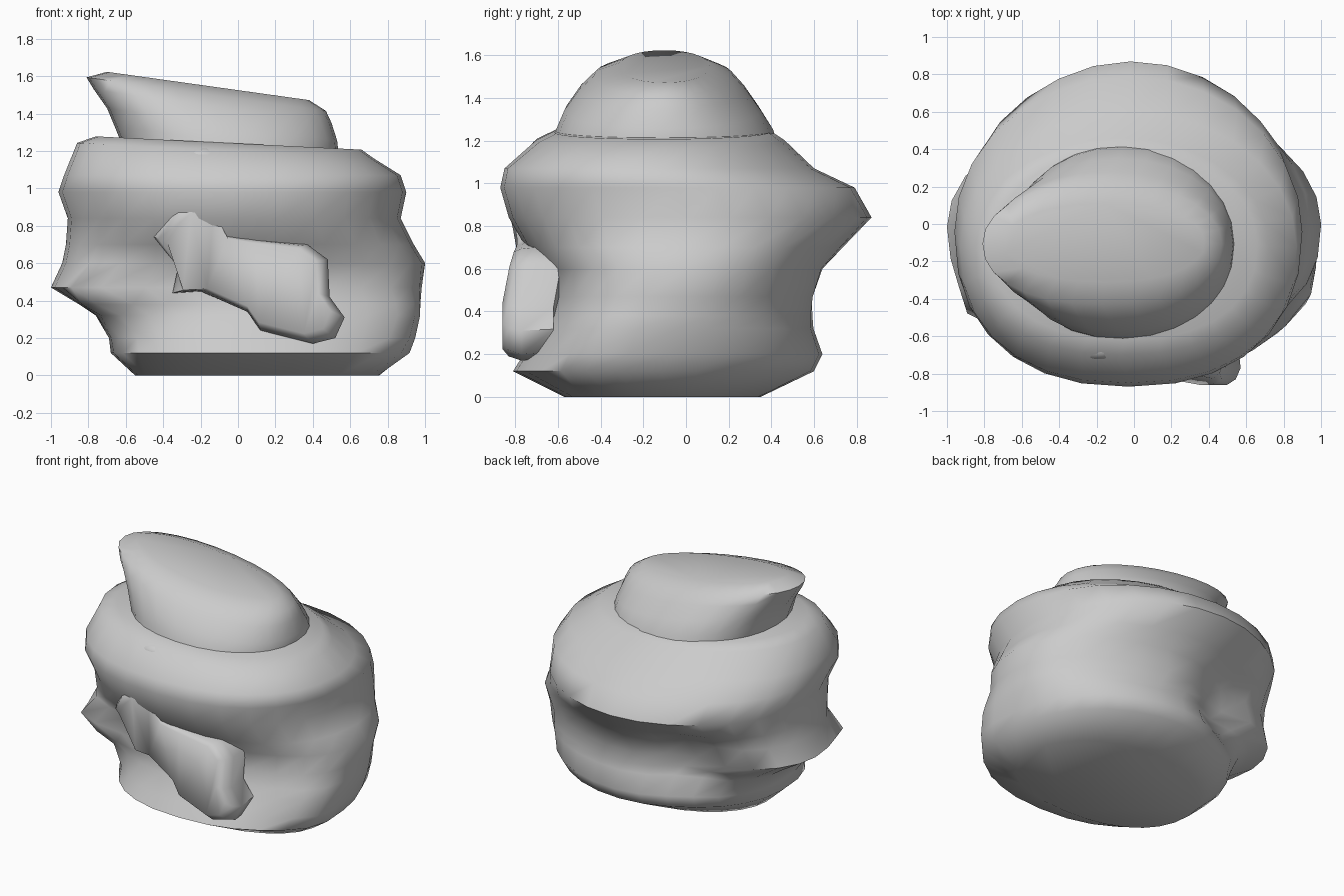
import bpy, bmesh, math
from mathutils import Vector

if "Cube" in bpy.data.objects:
    bpy.data.objects.remove(bpy.data.objects["Cube"])


def finish(name, bm, angle):
    bmesh.ops.recalc_face_normals(bm, faces=bm.faces)
    me = bpy.data.meshes.new(name)
    bm.to_mesh(me)
    bm.free()
    ob = bpy.data.objects.new(name, me)
    bpy.context.collection.objects.link(ob)
    bpy.ops.object.select_all(action='DESELECT')
    ob.select_set(True)
    bpy.context.view_layer.objects.active = ob
    bpy.ops.object.shade_smooth_by_angle(angle=math.radians(angle))
    return ob


def spow(v, p):
    return math.copysign(abs(v) ** p, v)


def loft(name, rings, power, tilt, pushes=(), n=28, angle=60):
    """Stack rounded cross-sections (z, x0, x1, y0, y1), then push local areas."""
    bm = bmesh.new()
    loops = []
    for z, x0, x1, y0, y1 in rings:
        cx, cy = (x0 + x1) / 2, (y0 + y1) / 2
        loop = []
        for i in range(n):
            a = 2 * math.pi * i / n
            c, s = math.cos(a), math.sin(a)
            p = 2 / (power[0] if s < 0 else power[1])
            x = cx + (x1 - x0) / 2 * spow(c, p)
            y = cy + (y1 - y0) / 2 * spow(s, p)
            co = Vector((x, y, z + tilt(z) * x))
            move = Vector()
            for centre, offset, radius in pushes:
                d = (co - Vector(centre)).length / radius
                move += Vector(offset) * math.exp(-d * d)
            loop.append(bm.verts.new(co + move))
        loops.append(loop)
    for lo, hi in zip(loops, loops[1:]):
        for i in range(n):
            j = (i + 1) % n
            bm.faces.new((lo[i], lo[j], hi[j], hi[i]))
    bm.faces.new(loops[0])
    bm.faces.new(loops[-1])
    return finish(name, bm, angle)


# Main boulder: waist, overhanging brow and back ridge
body_rings = [
    (0.00, -0.55, 0.75, -0.57, 0.35),
    (0.12, -0.68, 0.89, -0.81, 0.60),
    (0.20, -0.69, 0.92, -0.76, 0.64),
    (0.32, -0.76, 0.96, -0.68, 0.60),
    (0.38, -0.85, 0.97, -0.66, 0.60),
    (0.47, -1.00, 0.98, -0.64, 0.61),
    (0.60, -0.94, 1.00, -0.65, 0.65),
    (0.70, -0.92, 0.94, -0.75, 0.74),
    (0.84, -0.91, 0.87, -0.83, 0.87),
    (0.98, -0.96, 0.90, -0.87, 0.79),
    (1.07, -0.93, 0.87, -0.85, 0.60),
    (1.20, -0.86, 0.72, -0.70, 0.46),
    (1.24, -0.76, 0.66, -0.62, 0.40),
]
body_pushes = [
    ((-0.35, 0.55, 0.50), (0.07, -0.15, 0.0), 0.25),   # hollow under back ridge
    ((-0.75, -0.45, 0.42), (-0.10, -0.06, 0.0), 0.18),  # front left ledge
    ((0.85, -0.40, 0.25), (0.07, -0.03, 0.0), 0.25),    # heavy right foot
]
loft("boulder_body", body_rings, (2.3, 2.0),
     lambda z: -0.05 if z > 1.1 else 0, body_pushes)

# Slanted cap that overhangs on the left
cap_rings = [
    (1.10, -0.60, 0.50, -0.64, 0.44),
    (1.24, -0.66, 0.54, -0.61, 0.41),
    (1.33, -0.70, 0.53, -0.57, 0.35),
    (1.42, -0.77, 0.50, -0.50, 0.28),
    (1.48, -0.81, 0.47, -0.43, 0.22),
    (1.525, -0.70, 0.38, -0.31, 0.11),
]
loft("boulder_cap", cap_rings, (2.2, 2.1), lambda z: -0.14)

# Front slab set into the hollow under the brow
outline = [(-0.45, 0.74), (-0.37, 0.86), (-0.30, 0.92), (-0.16, 0.93),
           (-0.07, 0.76), (0.10, 0.73), (0.37, 0.70), (0.48, 0.62),
           (0.49, 0.42), (0.57, 0.31), (0.52, 0.20), (0.40, 0.17),
           (0.12, 0.24), (0.05, 0.34), (-0.20, 0.45), (-0.35, 0.44),
           (-0.32, 0.58)]


def slab_front(x, z):
    right = min(max((x + 0.35) / 0.65, 0), 1)
    high = max(z - 0.5, 0)
    return -0.71 - 0.15 * right - (0.35 - 0.65 * right) * high


bm = bmesh.new()
mx = sum(p[0] for p in outline) / len(outline)
mz = sum(p[1] for p in outline) / len(outline)
layers = []
for inset, depth in ((0.97, 0.24), (1.0, 0.09), (0.95, 0.03), (0.86, 0.0)):
    ring = []
    for x, z in outline:
        px, pz = mx + (x - mx) * inset, mz + (z - mz) * inset
        ring.append(bm.verts.new((px, slab_front(px, pz) + depth, pz)))
    layers.append(ring)
m = len(outline)
for a, b in zip(layers, layers[1:]):
    for i in range(m):
        bm.faces.new((a[i], a[(i + 1) % m], b[(i + 1) % m], b[i]))
ends = [bm.faces.new(layers[0]), bm.faces.new(layers[-1])]
bmesh.ops.triangulate(bm, faces=ends)
finish("front_slab", bm, 60)

# Small stone tip breaking through the brow
bm = bmesh.new()
bmesh.ops.create_icosphere(bm, subdivisions=2, radius=1)
bmesh.ops.scale(bm, vec=(0.12, 0.07, 0.06), verts=bm.verts)
bmesh.ops.translate(bm, vec=(-0.19, -0.66, 1.16), verts=bm.verts)
finish("brow_tip", bm, 60)
